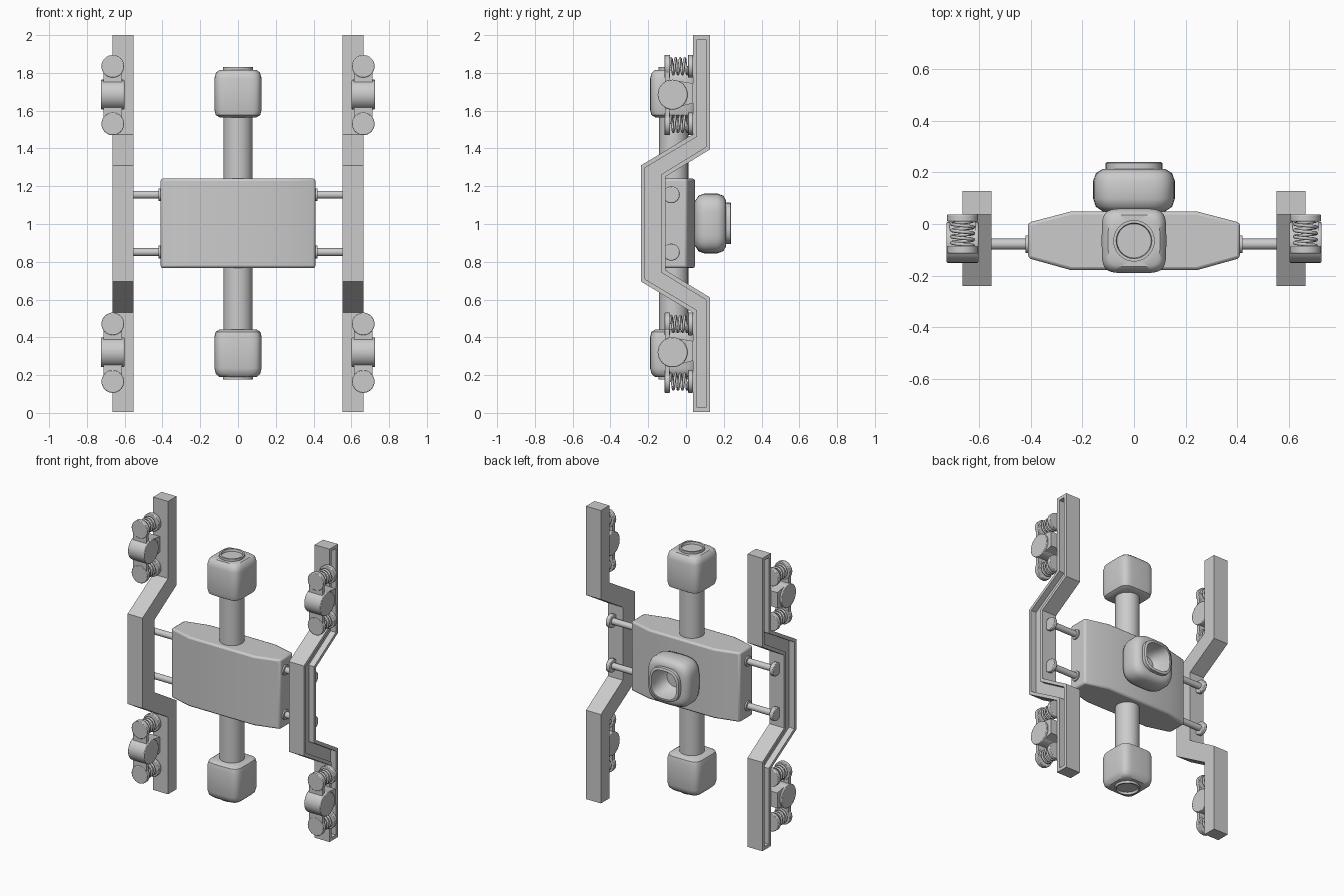
import bpy, bmesh
from math import cos, sin, pi, copysign, radians
from mathutils import Matrix, Vector

if "Cube" in bpy.data.objects:
    bpy.data.objects.remove(bpy.data.objects["Cube"])


def finish(bm, name, angle=35, bevel=0, segs=2):
    bmesh.ops.recalc_face_normals(bm, faces=bm.faces)
    me = bpy.data.meshes.new(name)
    bm.to_mesh(me)
    bm.free()
    ob = bpy.data.objects.new(name, me)
    bpy.context.collection.objects.link(ob)
    if bevel:
        m = ob.modifiers.new("bevel", 'BEVEL')
        m.width, m.segments, m.limit_method = bevel, segs, 'ANGLE'
    bpy.ops.object.select_all(action='DESELECT')
    ob.select_set(True)
    bpy.context.view_layer.objects.active = ob
    bpy.ops.object.shade_smooth_by_angle(angle=radians(angle))
    return ob


def prism(points, lo, hi):
    """Extrude a closed outline from lo to hi; returns the mesh and the end cap."""
    bm = bmesh.new()
    face = bm.faces.new([bm.verts.new(Vector(p) + Vector(lo)) for p in points])
    cap = bmesh.ops.extrude_face_region(bm, geom=[face], use_keep_orig=True)['geom']
    bmesh.ops.translate(bm, vec=Vector(hi) - Vector(lo),
                        verts=[g for g in cap if isinstance(g, bmesh.types.BMVert)])
    return bm, [g for g in cap if isinstance(g, bmesh.types.BMFace)][0]


def rod(name, a, b, r, bevel=0):
    a, b = Vector(a), Vector(b)
    rot = (b - a).to_track_quat('Z', 'Y').to_matrix().to_4x4()
    bm = bmesh.new()
    bmesh.ops.create_cone(bm, cap_ends=True, segments=32, radius1=r, radius2=r,
                          depth=(b - a).length, matrix=Matrix.Translation((a + b) / 2) @ rot)
    return finish(bm, name, bevel=bevel)


def loft(name, rings, place, seg=40):
    """Stack of rounded-square rings: (half width, height, squareness)."""
    bm = bmesh.new()
    loops = []
    for r, h, n in rings:
        loop = []
        for i in range(seg):
            c, s = cos(2 * pi * i / seg), sin(2 * pi * i / seg)
            loop.append(bm.verts.new((r * copysign(abs(c) ** (2 / n), c),
                                      r * copysign(abs(s) ** (2 / n), s), h)))
        loops.append(loop)
    for a, b in zip(loops, loops[1:]):
        for i in range(seg):
            j = (i + 1) % seg
            bm.faces.new((a[i], a[j], b[j], b[i]))
    bm.faces.new(loops[0])
    bm.faces.new(loops[-1])
    bm.transform(place)
    return finish(bm, name, 40)


def spring(name, x, z, y0, y1, r=0.042, turns=4):
    cu = bpy.data.curves.new(name, 'CURVE')
    cu.dimensions, cu.bevel_depth, cu.bevel_resolution = '3D', 0.007, 1
    sp = cu.splines.new('POLY')
    n = turns * 16
    sp.points.add(n)
    for i, p in enumerate(sp.points):
        a = 2 * pi * i / 16
        p.co = (x + r * cos(a), y0 + (y1 - y0) * i / n, z + r * sin(a), 1)
    bpy.context.collection.objects.link(bpy.data.objects.new(name, cu))


CY = -0.065   # depth of the main axis
ZC = 1.003    # mid height

# central body: tapered plan extruded upward
plan = [(.41, -.132, 0), (.41, .005, 0), (.245, .048, 0), (-.245, .048, 0),
        (-.41, .005, 0), (-.41, -.132, 0), (-.245, -.178, 0), (.245, -.178, 0)]
bm, _ = prism(plan, (0, 0, .767), (0, 0, 1.24))
finish(bm, "body", 40, .012)

# vertical neck tube through the body
rod("neck", (0, CY, .3), (0, CY, 1.7), .077)

# end heads, with a round lipped dish in the tip
head = [(.098, 0, 5), (.118, .012, 5), (.125, .04, 5), (.125, .205, 5), (.117, .235, 5),
        (.10, .25, 5), (.08, .25, 2), (.08, .265, 2), (.069, .265, 2), (.066, .25, 2)]
loft("upper_head", head, Matrix.Translation((0, CY, 1.565)))
loft("lower_head", head, Matrix.Translation((0, CY, 2 * ZC - 1.565)) @ Matrix.Rotation(pi, 4, 'X'))

# rear head with an open bowl
rear = [(.118, 0, 3.7), (.148, .02, 3.7), (.158, .05, 3.7), (.158, .12, 3.7), (.147, .15, 3.7),
        (.122, .165, 3.7), (.11, .165, 2.8), (.11, .188, 2.8), (.105, .192, 2.8),
        (.094, .192, 2.8), (.09, .17, 2.8), (.085, .10, 2.6), (.06, .07, 2.3)]
loft("rear_head", rear, Matrix.Translation((0, .047, ZC)) @ Matrix.Rotation(-pi / 2, 4, 'X'))

# side rail outline in the y-z plane (upper half, then mirrored)
front = [(.036, 1), (.036, .472), (-.239, .307)]
back = [(-.108, .248), (.127, .392), (.127, 1)]
half = [(y, h * (1 if h < 1 else .997)) for y, h in front]
outline = [(y, ZC + h) for y, h in half] + [(y, ZC - h) for y, h in reversed(half)]
bk = [(y, h * (1 if h < 1 else .997)) for y, h in back]
outline += [(y, ZC - h) for y, h in reversed(bk)] + [(y, ZC + h) for y, h in bk]
outline = [(0, y, min(2, max(0, z))) for y, z in outline]

for s, side in ((1, "right"), (-1, "left")):
    # rail with a channel sunk in its outer face
    bm, cap = prism(outline, (s * .552, 0, 0), (s * .664, 0, 0))
    bmesh.ops.recalc_face_normals(bm, faces=bm.faces)
    bmesh.ops.inset_region(bm, faces=[cap], thickness=.022, use_even_offset=True)
    floor = bmesh.ops.extrude_discrete_faces(bm, faces=[cap])['faces'][0]
    bmesh.ops.translate(bm, vec=(-s * .04, 0, 0), verts=floor.verts)
    finish(bm, side + "_rail", 20)

    for v, level in ((1, "upper"), (-1, "lower")):
        tag = side + "_" + level
        # connecting rods with collars
        z = ZC + v * .152
        y = -.078
        rod(tag + "_strut", (s * .38, y, z), (s * .625, y, z), .021)
        rod(tag + "_strut_collar", (s * .40, y, z), (s * .42, y, z), .034)
        rod(tag + "_strut_end", (s * .602, y, z), (s * .63, y, z), .045, .005)

        # sprung grip: barrel, bone-shaped plate, springs and base discs
        x, z = s * .663, ZC + v * .682
        rod(tag + "_barrel", (s * .602, -.071, z), (s * .725, -.071, z), .079, .004)
        wedge = [(0, -.07, z - .075), (0, .036, z - .045), (0, .036, z + .06), (0, -.07, z + .077)]
        bm, _ = prism(wedge, (x - .05, 0, 0), (x + .05, 0, 0))
        finish(bm, tag + "_mount", 20)
        arm = [(a, 0, z + b) for a, b in ((-.05, -.15), (.05, -.15), (.05, .15), (-.05, .15))]
        bm, _ = prism(arm, (x, -.111, 0), (x, -.087, 0))
        finish(bm, tag + "_arm", 20)
        for d, part in ((.15, "_a"), (-.155, "_b")):
            zz = z + d
            rod(tag + "_pad" + part, (x, -.114, zz), (x, -.085, zz), .06, .004)
            rod(tag + "_base" + part, (x, .01, zz), (x, .037, zz), .06, .004)
            spring(tag + "_spring" + part, x, zz, -.085, .012)
